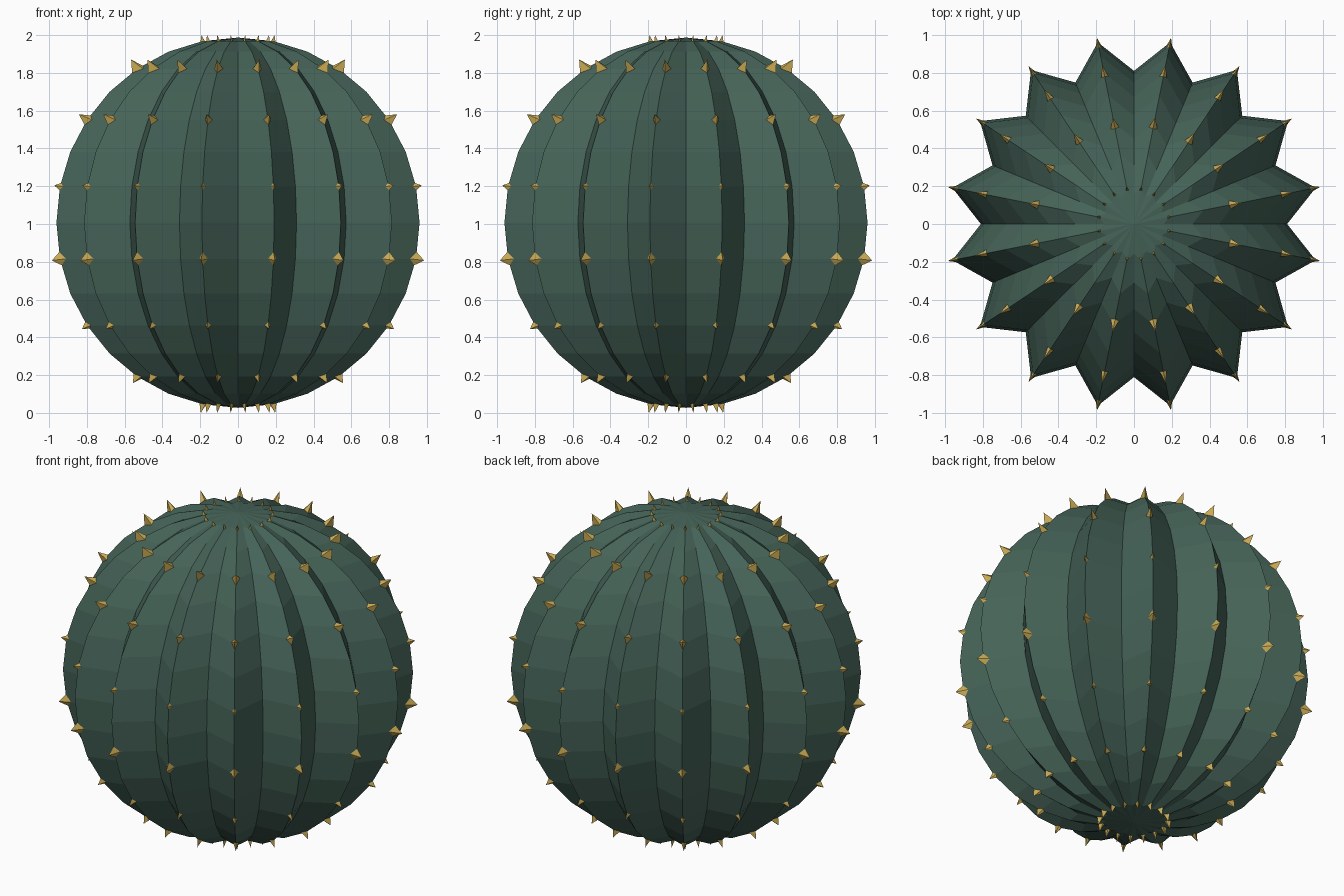
import bpy
from math import sin, cos, radians
from mathutils import Vector

if "Cube" in bpy.data.objects:
    bpy.data.objects.remove(bpy.data.objects["Cube"])

RIBS = 16
STEP = 11.25            # degrees, both around and between rings
RIDGE, VALLEY, CZ = 0.98, 0.81, 1.007


def point(ring, seg):
    """Ring -8..8 is latitude; odd segments are ridges, even ones valleys."""
    lat, a = radians(ring * STEP), radians(seg * STEP)
    r = (RIDGE if seg % 2 else VALLEY) * cos(lat)
    return Vector((r * cos(a), r * sin(a), CZ + RIDGE * sin(lat)))


def make_object(name, verts, faces, color):
    mesh = bpy.data.meshes.new(name)
    mesh.from_pydata(verts, [], faces)
    mesh.update()
    mat = bpy.data.materials.new(name + "_material")
    mat.diffuse_color = (*color, 1)
    mat.use_nodes = True
    mat.node_tree.nodes["Principled BSDF"].inputs["Base Color"].default_value = mat.diffuse_color
    mesh.materials.append(mat)
    obj = bpy.data.objects.new(name, mesh)
    bpy.context.collection.objects.link(obj)
    return obj


# Ribbed ball body
n = RIBS * 2
verts = [point(ring, s) for ring in range(-7, 8) for s in range(n)]
faces = []
for i in range(14):
    for s in range(n):
        t = (s + 1) % n
        faces.append((i * n + s, i * n + t, (i + 1) * n + t, (i + 1) * n + s))
bottom, top = len(verts), len(verts) + 1
verts += [Vector((0, 0, CZ - RIDGE)), Vector((0, 0, CZ + RIDGE))]
for s in range(n):
    t = (s + 1) % n
    faces.append((bottom, t, s))
    faces.append((top, 14 * n + s, 14 * n + t))
make_object("cactus_body", verts, faces, (0.06, 0.125, 0.097))

# Spines: ring -> (half base size, height), four-sided, straddling each ridge
ROWS = {7: (0.012, 0.032), 5: (0.035, 0.058), 3: (0.030, 0.053),
        1: (0.020, 0.031), -1: (0.036, 0.044), -3: (0.021, 0.033),
        -5: (0.025, 0.040), -7: (0.018, 0.047)}
verts, faces = [], []
for ring, (d, h) in ROWS.items():
    for seg in range(1, n, 2):
        p = point(ring, seg)
        around = [point(ring, seg + 1), point(ring + 1, seg),
                  point(ring, seg - 1), point(ring - 1, seg)]
        b = len(verts)
        verts += [p + (q - p).normalized() * d for q in around]
        verts.append(p + (p - Vector((0, 0, CZ))).normalized() * h)
        faces += [(b + (k + 1) % 4, b + k, b + 4) for k in range(4)]
spines = make_object("spines", verts, faces, (0.58, 0.40, 0.09))

# Make the spine faces point outward
for poly in spines.data.polygons:
    if poly.normal.dot(poly.center - Vector((0, 0, CZ))) < 0:
        poly.flip()
spines.data.update()
